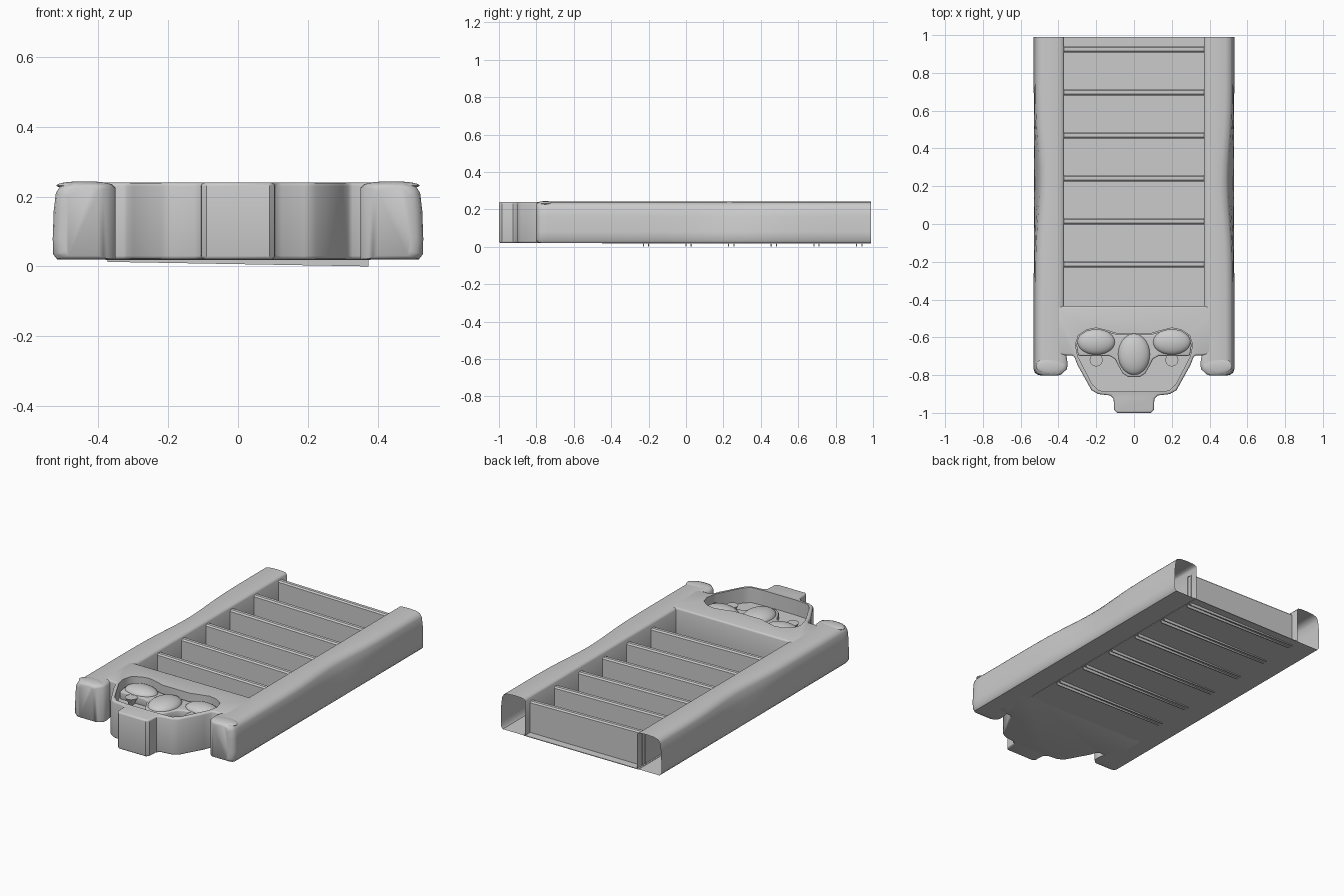
import bpy, bmesh, math
from mathutils import Vector, Matrix

cube = bpy.data.objects.get("Cube")
if cube:
    bpy.data.objects.remove(cube, do_unlink=True)

BASE, TOP, BACK = 0.02, 0.24, 0.99


def finish(name, bm, bevel=0.0, cutter=None, angle=40):
    """Turn a bmesh into a finished object with rounded edges and smooth shading."""
    bmesh.ops.recalc_face_normals(bm, faces=bm.faces)
    mesh = bpy.data.meshes.new(name)
    bm.to_mesh(mesh)
    bm.free()
    obj = bpy.data.objects.new(name, mesh)
    bpy.context.collection.objects.link(obj)
    bpy.ops.object.select_all(action='DESELECT')
    obj.select_set(True)
    bpy.context.view_layer.objects.active = obj
    if bevel:
        mod = obj.modifiers.new("round", 'BEVEL')
        mod.width, mod.segments = bevel, 3
        mod.limit_method, mod.angle_limit = 'ANGLE', math.radians(50)
    if cutter:
        mod = obj.modifiers.new("recess", 'BOOLEAN')
        mod.object, mod.operation, mod.solver = cutter, 'DIFFERENCE', 'EXACT'
    if obj.modifiers:
        bpy.ops.object.convert(target='MESH')
    bpy.ops.object.shade_smooth_by_angle(angle=math.radians(angle))
    return obj


def symmetric_prism(half, z0, z1):
    """Extrude a plan given by its +x half, listed from front to back."""
    plan = half + [(-x, y) for x, y in reversed(half) if x > 0]
    bm = bmesh.new()
    face = bm.faces.new([bm.verts.new((x, y, z0)) for x, y in plan])
    new = bmesh.ops.extrude_face_region(bm, geom=[face])["geom"]
    bmesh.ops.translate(bm, vec=(0, 0, z1 - z0),
                        verts=[v for v in new if isinstance(v, bmesh.types.BMVert)])
    return bm


def ellipsoid(name, centre, radii):
    bm = bmesh.new()
    bmesh.ops.create_uvsphere(bm, u_segments=28, v_segments=16, radius=1)
    bm.transform(Matrix.Translation(centre) @ Matrix.Diagonal((*radii, 1)))
    return finish(name, bm)


# Side rails: lofted hollow sections, open at the back, rounded into paws at the front
SECTION = [(.37, .02), (.37, .226), (.378, .236), (.40, .24), (.44, .241), (.485, .238),
           (.51, .23), (.522, .21), (.528, .16), (.531, .08), (.53, .035), (.518, .02)]
STRAIGHT = [BACK - i * (BACK + .66) / 22 for i in range(23)]
PAW = [(-.70, 1.03, 1), (-.74, 1.10, 1), (-.768, 1.06, .995), (-.786, .95, .98),
       (-.797, .78, .95), (-.802, .58, .9)]


def rail_section(side, y, sx=1, sz=1):
    waist = .026 * math.exp(-((y - .22) / .26) ** 2)
    points = []
    for x, z in SECTION:
        if x > .45:
            x -= waist * (z - BASE) / (TOP - BASE)
            px = .44 + (x - .44) * min(sx, 1)
        else:
            px = .44 + (x - .44) * sx * (1.15 if sx > 1.01 else 1)
        points.append((side * px, y, .13 + (z - .13) * sz))
    return points


for side, label in ((1, "left"), (-1, "right")):
    bm = bmesh.new()
    rings = [rail_section(side, y) for y in STRAIGHT]
    rings += [rail_section(side, *step) for step in PAW]
    rings = [[bm.verts.new(p) for p in ring] for ring in rings]
    count = len(SECTION)
    for a, b in zip(rings, rings[1:]):
        for i in range(count):
            j = (i + 1) % count
            bm.faces.new((a[i], a[j], b[j], b[i]))
    bm.faces.new(rings[-1])
    finish(label + "_rail", bm, angle=50)
    ellipsoid(label + "_toe_pad", (side * .44, -.752, .232), (.08, .044, .012))

# Floor sheet between the rails
floor = symmetric_prism([(.38, -.45), (.38, BACK)], .018, .022)
finish("floor_panel", floor)

# Front block and head, with the open mouth cut into the top
mouth = symmetric_prism([(.10, -.888), (.185, -.882), (.22, -.85), (.298, -.70), (.31, -.64),
                         (.295, -.59), (.25, -.56), (.20, -.55), (.14, -.565), (.09, -.58)],
                        .15, .3)
mouth_cutter = finish("mouth_cutter", mouth)
mouth_cutter.hide_render = True
head = symmetric_prism([(.09, -1), (.105, -.985), (.108, -.925), (.125, -.908), (.19, -.90),
                        (.225, -.88), (.30, -.745), (.315, -.705), (.328, -.695),
                        (.37, -.695), (.43, -.68), (.43, -.435)], BASE, TOP)
finish("head", head, bevel=.01, cutter=mouth_cutter)
bpy.data.objects.remove(mouth_cutter, do_unlink=True)

# Upper jaw ledge with snout, cheeks and fangs inside the mouth
jaw = symmetric_prism([(.03, -.81), (.06, -.79), (.08, -.755), (.10, -.715), (.13, -.698),
                       (.295, -.698), (.305, -.64), (.29, -.59), (.25, -.565), (.20, -.555),
                       (.14, -.57), (.09, -.585)], .145, .195)
finish("upper_jaw", jaw, bevel=.008)
ellipsoid("snout", (0, -.69, .19), (.085, .11, .04))
for side, label in ((1, "left"), (-1, "right")):
    ellipsoid(label + "_cheek", (side * .2, -.625, .19), (.10, .068, .035))
    bm = bmesh.new()
    bmesh.ops.create_cone(bm, cap_ends=True, segments=12, radius1=.01, radius2=.035, depth=.05)
    bm.transform(Matrix.Translation((side * .2, -.72, .168)))
    finish(label + "_fang", bm)

# Cross slats: inverted channels, slightly tilted so one end dips below the floor
HALF_WIDTH, WALL, HEIGHT = .017, .006, .207
outer = [(-HALF_WIDTH, 0), (-HALF_WIDTH, HEIGHT - .008), (-HALF_WIDTH + .008, HEIGHT)]
inner = [(-HALF_WIDTH + WALL, 0), (-HALF_WIDTH + WALL, HEIGHT - WALL * 2)]
outer += [(-y, z) for y, z in reversed(outer)]
inner += [(-y, z) for y, z in reversed(inner)]
for n in range(6):
    y0 = .926 - n * .228
    bm = bmesh.new()
    profile = outer + inner[::-1]
    face = bm.faces.new([bm.verts.new((-.374, y0 + y, .013 + z)) for y, z in profile])
    new = bmesh.ops.extrude_face_region(bm, geom=[face])["geom"]
    bmesh.ops.translate(bm, vec=Vector((.748, 0, -.013)),
                        verts=[v for v in new if isinstance(v, bmesh.types.BMVert)])
    finish(f"cross_slat_{n + 1}", bm)
